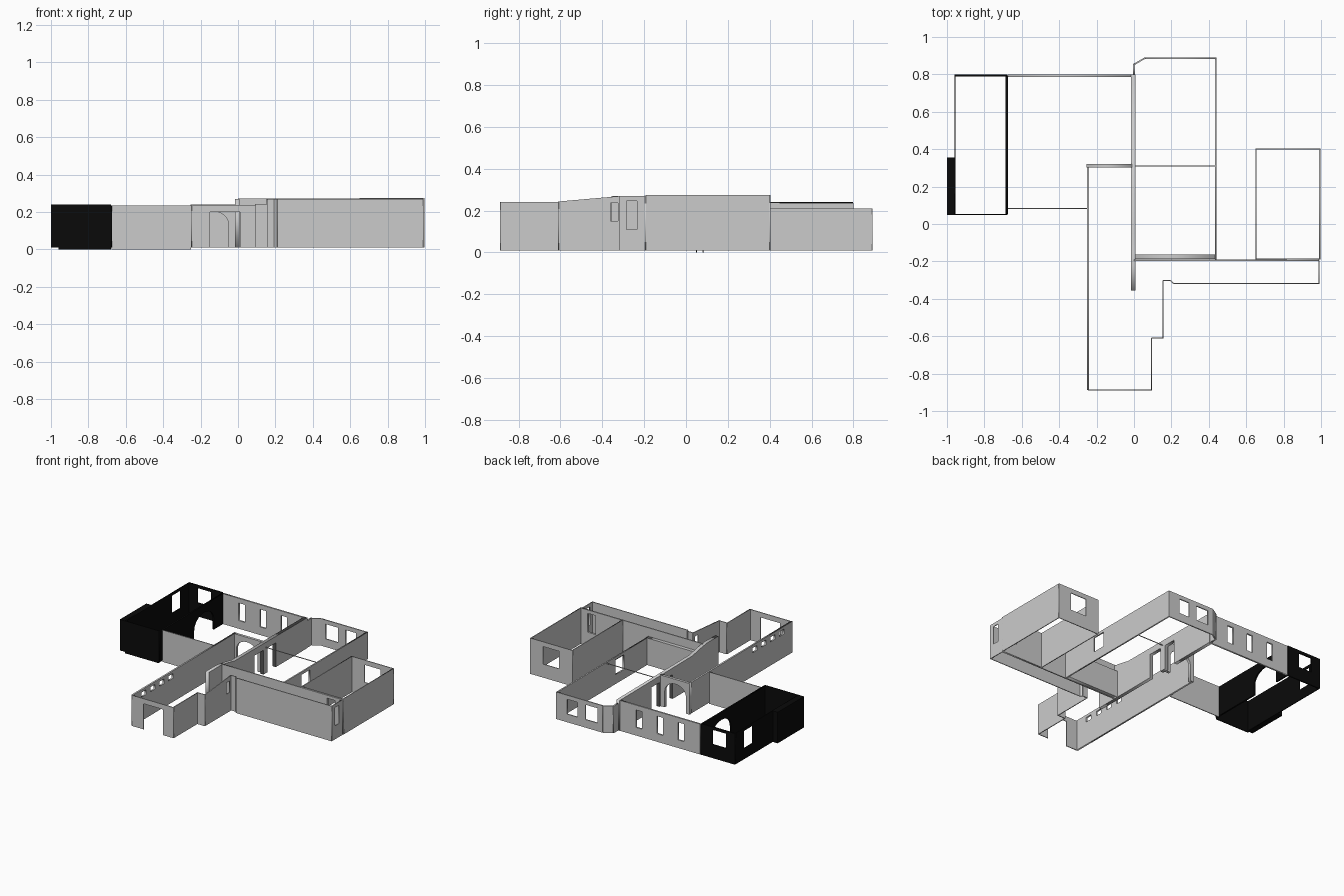
import bpy
import math
from mathutils import Matrix, Vector

if "Cube" in bpy.data.objects:
    bpy.data.objects.remove(bpy.data.objects["Cube"])


def material(name, rgb):
    m = bpy.data.materials.new(name)
    m.use_nodes = True
    m.diffuse_color = (*rgb, 1)
    m.node_tree.nodes["Principled BSDF"].inputs["Base Color"].default_value = (*rgb, 1)
    return m


GREY = material("wall_grey", (0.6, 0.6, 0.6))
BLACK = material("wall_black", (0.003, 0.003, 0.003))
BASE = 0.01


def window(a, b, lo, hi):
    return [(a, lo), (b, lo), (b, hi), (a, hi)]


def door(a, b, hi):
    return [(a, BASE), (a, hi), (b, hi), (b, BASE)]


def arch(a, b, spring, hi, steps=12):
    mid, half = (a + b) / 2, (b - a) / 2
    curve = [(mid - half * math.cos(math.pi * i / steps),
              spring + (hi - spring) * math.sin(math.pi * i / steps)) for i in range(steps + 1)]
    return [(a, BASE)] + curve + [(b, BASE)]


def wall(name, axis, at, a, b, top, thick=0.006, doors=(), windows=(), mat=GREY, base=BASE):
    """Upright panel along the x or y axis; top is a height or a list of (position, height)."""
    crest = [(a, top), (b, top)] if isinstance(top, (int, float)) else top
    outline = [(a, base)] + [p for d in doors for p in d] + [(b, base)] + crest[::-1]
    curve = bpy.data.curves.new(name, "CURVE")
    curve.dimensions = "2D"
    curve.fill_mode = "BOTH"
    curve.extrude = thick / 2
    for loop in [outline, *windows]:
        s = curve.splines.new("POLY")
        s.points.add(len(loop) - 1)
        for p, (u, z) in zip(s.points, loop):
            p.co = (u, z, 0, 1)
        s.use_cyclic_u = True
    temp = bpy.data.objects.new(name, curve)
    bpy.context.collection.objects.link(temp)
    graph = bpy.context.evaluated_depsgraph_get()
    mesh = bpy.data.meshes.new_from_object(temp.evaluated_get(graph))
    bpy.data.objects.remove(temp)
    # Stand the flat panel up along its axis
    run = Vector((1, 0, 0)) if axis == "x" else Vector((0, 1, 0))
    up = Vector((0, 0, 1))
    side = run.cross(up)
    place = Matrix((run, up, side)).transposed().to_4x4()
    place.translation = Vector((0, at, 0)) if axis == "x" else Vector((at, 0, 0))
    mesh.transform(place)
    mesh.materials.clear()
    mesh.materials.append(mat)
    obj = bpy.data.objects.new(name, mesh)
    bpy.context.collection.objects.link(obj)
    return obj


def slant(name, p, q, top, thick=0.006):
    """Short diagonal panel between two plan points."""
    p, q = Vector(p), Vector(q)
    obj = wall(name, "x", 0, 0, (q - p).length, top, thick)
    obj.data.transform(Matrix.Translation((p.x, p.y, 0))
                       @ Matrix.Rotation(math.atan2(q.y - p.y, q.x - p.x), 4, "Z"))


def block(name, lo, hi, mat=GREY):
    bpy.ops.mesh.primitive_cube_add(size=1)
    obj = bpy.context.object
    obj.name = name
    lo, hi = Vector(lo), Vector(hi)
    obj.data.transform(Matrix.Translation((lo + hi) / 2) @ Matrix.Diagonal((*(hi - lo), 1)))
    obj.data.materials.append(mat)


# Dark room on the west side
wall("dark_room_back", "x", 0.793, -0.96, -0.68, 0.24, 0.01, mat=BLACK,
     windows=[window(-0.885, -0.775, 0.11, 0.22)])
wall("dark_room_front", "x", 0.05, -0.96, -0.68, 0.24, mat=BLACK)
wall("dark_room_west", "y", -0.957, 0.05, 0.795, 0.24, mat=BLACK,
     windows=[window(0.59, 0.69, 0.09, 0.22)])
wall("dark_room_east", "y", -0.68, 0.05, 0.795, 0.235, 0.012, mat=BLACK,
     doors=[arch(0.45, 0.68, 0.09, 0.18)])
block("dark_bay", (-1, 0.047, BASE), (-0.957, 0.355, 0.24), BLACK)

# Living room north of the hall
wall("living_back", "x", 0.793, -0.675, 0, 0.235, 0.012,
     windows=[window(c - 0.025, c + 0.025, 0.07, 0.2) for c in (-0.52, -0.345, -0.175)])
wall("living_front", "x", 0.083, -0.675, -0.25, 0.235)
wall("living_arch", "x", 0.311, -0.255, -0.01, 0.24, 0.02,
     doors=[arch(-0.225, -0.05, 0.13, 0.205)])

# Long front hall
wall("hall_west", "y", -0.246, -0.888, 0.32, 0.24, 0.012,
     windows=[window(c - 0.025, c + 0.025, 0.185, 0.22) for c in (-0.76, -0.655, -0.55, -0.445)])
wall("hall_front", "x", -0.887, -0.245, 0.095, 0.237, doors=[door(-0.15, 0.01, 0.2)])
wall("hall_east", "y", 0.093, -0.887, -0.61, 0.24)
wall("hall_step", "x", -0.61, 0.093, 0.158, 0.243)
wall("hall_east_rear", "y", 0.155, -0.61, -0.303, [(-0.61, 0.243), (-0.36, 0.265), (-0.303, 0.27)],
     windows=[window(-0.36, -0.325, 0.15, 0.235)])
wall("porch_return", "x", -0.303, 0.155, 0.195, 0.27)
slant("porch_corner", (0.195, -0.303), (0.21, -0.318), 0.27)

# Thick spine wall, dropping from the hall towards the back
wall("spine_wall", "y", -0.004, -0.355, 0.8,
     [(-0.355, 0.27), (-0.22, 0.27), (-0.15, 0.26), (-0.05, 0.24), (0.8, 0.235)], 0.026,
     doors=[door(0.18, 0.285, 0.19), door(0.335, 0.43, 0.19)])

# Front passage on the east side
wall("passage_front", "x", -0.318, 0.21, 0.99, 0.27)
wall("passage_end", "y", 0.99, -0.32, -0.195, 0.27, windows=[window(-0.285, -0.235, 0.11, 0.245)])
wall("passage_rear", "x", -0.195, 0, 0.99, 0.272, 0.008, windows=[window(0.87, 0.935, 0.11, 0.25)])

# Large rear room
wall("rear_room_west", "y", 0, 0.8, 0.855, 0.21, 0.012)
slant("rear_room_corner", (0, 0.853), (0.06, 0.888), 0.21, 0.008)
wall("rear_room_back", "x", 0.887, 0.06, 0.44, 0.21, 0.008,
     windows=[window(0.1, 0.2, 0.07, 0.18), window(0.265, 0.35, 0.07, 0.18)])
wall("rear_room_east", "y", 0.437, -0.19, 0.89, 0.21, 0.01, windows=[window(0.11, 0.21, 0.08, 0.19)])
wall("rear_room_front", "x", -0.175, 0, 0.44, 0.21, 0.026)
block("rear_room_tie", (0, 0.308, 0.2), (0.44, 0.312, 0.205))

# East box room
wall("east_room_west", "y", 0.653, -0.19, 0.4, 0.275)
wall("east_room_east", "y", 0.993, -0.19, 0.4, 0.275)
wall("east_room_back", "x", 0.4, 0.65, 0.996, 0.275, windows=[window(0.76, 0.89, 0.11, 0.24)])
wall("east_room_front", "x", -0.187, 0.65, 0.996, 0.275, windows=[window(0.87, 0.935, 0.11, 0.25)])

# Thin sills under the west rooms
block("dark_room_sill", (-0.96, 0.047, 0), (-0.68, 0.053, BASE), BLACK)
block("living_sill", (-0.675, 0.08, 0), (-0.25, 0.086, BASE))
